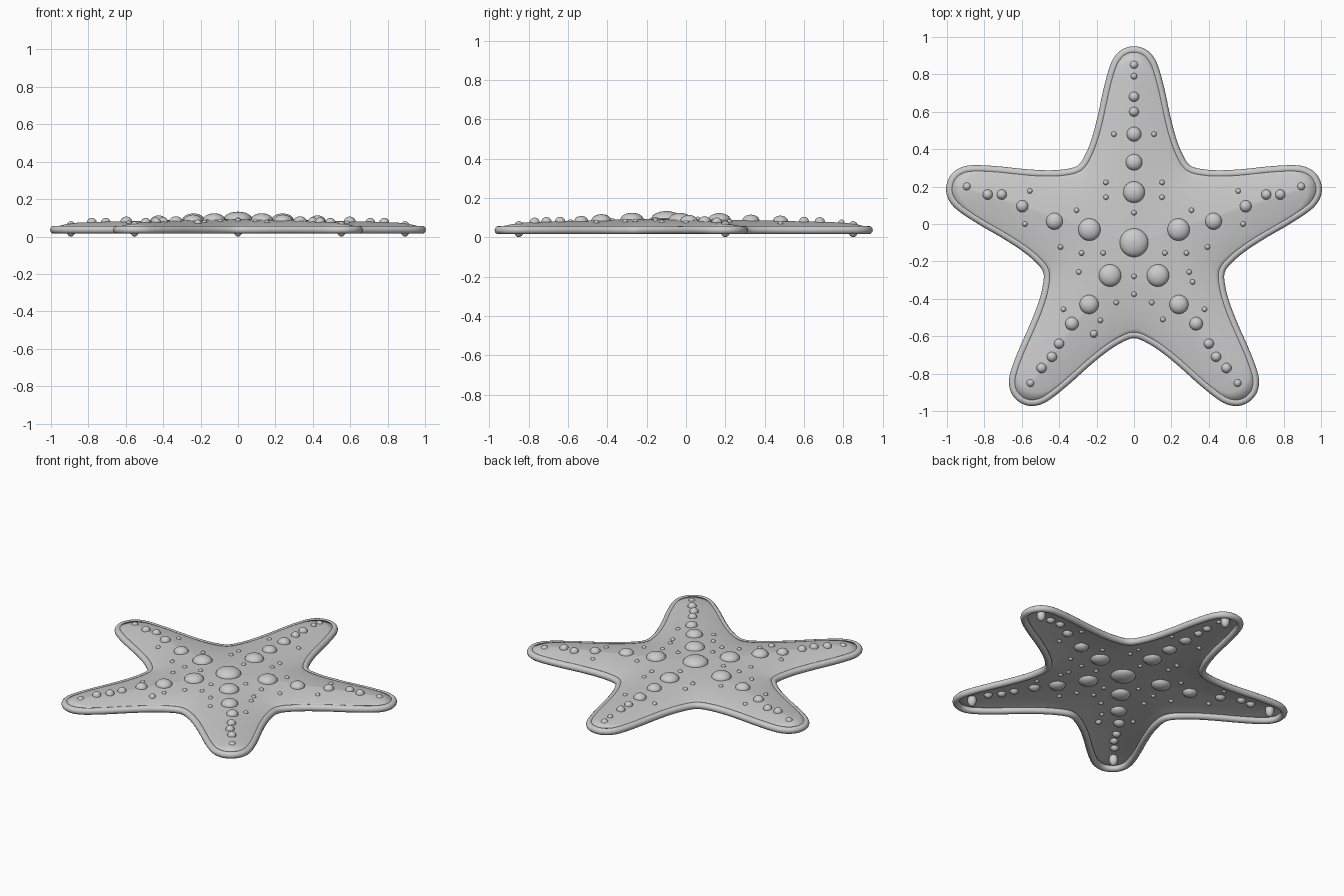
import bpy, bmesh, math
from mathutils import Vector, kdtree

if "Cube" in bpy.data.objects:
    bpy.data.objects.remove(bpy.data.objects["Cube"])

CENTRE = Vector((0, -0.1, 0))
RIM_R, RIM_Z = 0.021, 0.036


def make_object(name, bm):
    bmesh.ops.recalc_face_normals(bm, faces=bm.faces)
    me = bpy.data.meshes.new(name)
    bm.to_mesh(me)
    bm.free()
    me.shade_smooth()
    ob = bpy.data.objects.new(name, me)
    bpy.context.collection.objects.link(ob)
    return ob


def catmull(pts, steps):
    out, n = [], len(pts)
    for i in range(n):
        a, b, c, d = (pts[(i + k) % n] for k in (-1, 0, 1, 2))
        for s in range(steps):
            t = s / steps
            out.append(0.5 * (2 * b + (c - a) * t + (2 * a - 5 * b + 4 * c - d) * t * t
                              + (3 * b - a - 3 * c + d) * t ** 3))
    return out


# Five-armed outline: half an arm as (along, across), mirrored and rotated
half = [(0.413, 0.30), (0.48, 0.256), (0.57, 0.222), (0.69, 0.191), (0.80, 0.168),
        (0.92, 0.137), (0.99, 0.107), (1.035, 0.06), (1.05, 0)]
arm = [(u, -v) for u, v in half] + [(u, v) for u, v in half[-2:0:-1]]
control = []
for k in range(5):
    a = math.radians(90 + 72 * k)
    for u, v in arm:
        control.append(CENTRE + Vector((u * math.cos(a) - v * math.sin(a),
                                        u * math.sin(a) + v * math.cos(a), 0)))
outline = catmull(control, 4)
N = len(outline)

# Centre line of the rim, inset from the outline
normals = []
for i in range(N):
    t = (outline[(i + 1) % N] - outline[i - 1]).normalized()
    normals.append(Vector((t.y, -t.x, 0)))
path = [p - n * RIM_R for p, n in zip(outline, normals)]
tree = kdtree.KDTree(N)
for i, p in enumerate(path):
    tree.insert(p, i)
tree.balance()


def skin_z(p):
    d = tree.find(Vector((p.x, p.y, 0)))[2]
    return 0.047 + 0.047 * (1 - math.exp(-d / 0.17))


def bridge(bm, r0, r1):
    for i in range(len(r0)):
        j = (i + 1) % len(r0)
        bm.faces.new((r0[i], r0[j], r1[j], r1[i]))


# Domed thin skin
bm = bmesh.new()
rings = []
for k in range(16):
    s = 1 - k / 16
    ring = []
    for p in path:
        q = CENTRE.lerp(p, s)
        q.z = skin_z(q)
        ring.append(bm.verts.new(q))
    rings.append(ring)
for r0, r1 in zip(rings, rings[1:]):
    bridge(bm, r0, r1)
mid = bm.verts.new((CENTRE.x, CENTRE.y, skin_z(CENTRE)))
for i in range(N):
    bm.faces.new((rings[-1][i], rings[-1][(i + 1) % N], mid))
skin = make_object("body_skin", bm)
mod = skin.modifiers.new("thickness", 'SOLIDIFY')
mod.thickness = 0.008
mod.offset = 0

# Rounded rim swept around the outline
bm = bmesh.new()
loops = []
for k in range(12):
    a = math.tau * k / 12
    loops.append([bm.verts.new(p + n * RIM_R * math.cos(a)
                               + Vector((0, 0, RIM_Z + RIM_R * math.sin(a))))
                  for p, n in zip(path, normals)])
for k in range(12):
    bridge(bm, loops[k], loops[(k + 1) % 12])
make_object("body_rim", bm)

# Flattened bumps: (x, y, radius)
middle = [(0, -0.1, .077), (0, .17, .058), (0, .33, .044), (0, .48, .039), (0, .60, .026),
          (0, .68, .027), (0, .79, .017)]
paired = [(.238, -.03, .06), (.425, .015, .045), (.597, .095, .032), (.707, .157, .027),
          (.782, .157, .027), (.128, -.275, .06), (.24, -.43, .051), (.332, -.533, .036),
          (.4, -.64, .027), (.439, -.71, .027), (.494, -.77, .027)]
tips = [(0, .85, .027), (.893, .2, .027), (-.893, .2, .027), (.553, -.85, .027), (-.553, -.85, .027)]
small_mid = [(0, .06), (0, -.28), (0, -.375)]
small_pair = [(.107, .48), (.15, .222), (.15, .143), (.307, .073), (.557, .176), (.583, 0),
              (.393, -.123), (.28, -.155), (.165, -.155), (.295, -.257), (.095, -.42),
              (.377, -.456)]
small_single = [(.155, -.51), (-.18, -.515), (.313, -.31)]


def mirrored(items):
    return items + [(-p[0], *p[1:]) for p in items]


def add_bumps(name, items, segs, low=False):
    bm = bmesh.new()
    for x, y, r in items:
        h = 0.041 if low else min(r * 1.1, 0.02 + 0.28 * r)
        z = h if low else skin_z(Vector((x, y, 0)))
        made = bmesh.ops.create_uvsphere(bm, u_segments=segs, v_segments=segs // 2, radius=1)
        for v in made["verts"]:
            v.co = Vector((x + v.co.x * r, y + v.co.y * r, z + v.co.z * h))
    make_object(name, bm)


add_bumps("large_bumps", middle + mirrored(paired), 24)
add_bumps("tip_bumps", tips, 24, low=True)
small = [(x, y, .015) for x, y in small_mid + mirrored(small_pair) + small_single]
add_bumps("small_bumps", small + [(-.215, -.587, .021)], 12)
